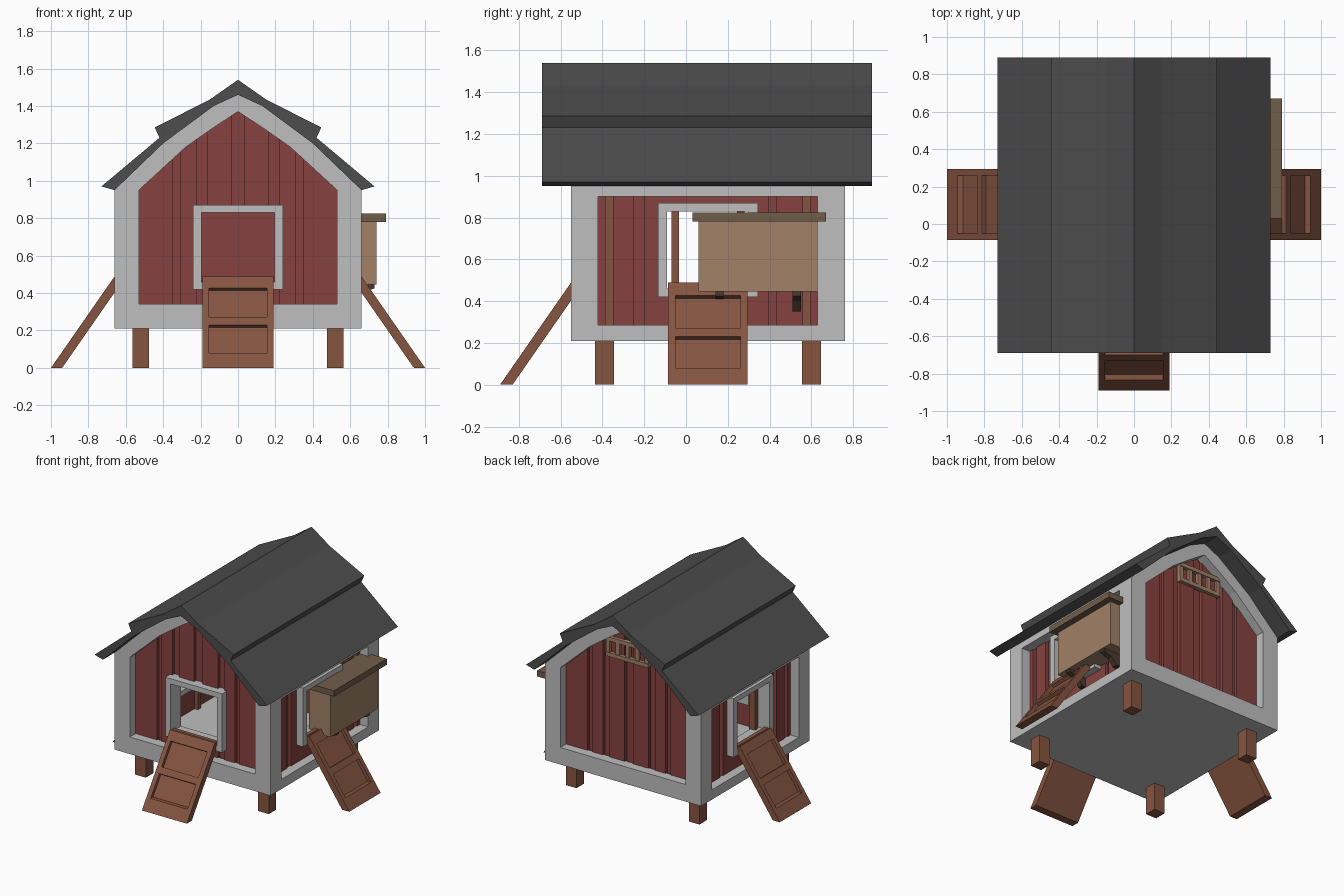
import bpy
import bmesh

if "Cube" in bpy.data.objects:
    bpy.data.objects.remove(bpy.data.objects["Cube"])


def material(name, r, g, b):
    m = bpy.data.materials.new(name)
    m.use_nodes = True
    m.diffuse_color = (r, g, b, 1)
    m.node_tree.nodes["Principled BSDF"].inputs["Base Color"].default_value = (r, g, b, 1)
    return m


RED = material("barn red", 0.24, 0.055, 0.05)
TRIM = material("trim grey", 0.52, 0.52, 0.52)
ROOF = material("roof charcoal", 0.075, 0.075, 0.075)
WOOD = material("ramp wood", 0.235, 0.09, 0.052)
TAN = material("box tan", 0.36, 0.22, 0.135)
LID = material("lid brown", 0.165, 0.11, 0.068)
DARK = material("bracket brown", 0.07, 0.042, 0.03)


# Each wall maps (sideways, depth inward, height) to the world
def front(u, d, z):
    return (u, d - 0.55, z)


def back(u, d, z):
    return (u, 0.76 - d, z)


def left(u, d, z):
    return (0.66 - d, u, z)


def right(u, d, z):
    return (d - 0.66, u, z)


def world(u, d, z):
    return (u, d, z)


def prism(bm, pts, d0, d1, place=world):
    """Extrude a (u, z) outline through the depth d0..d1."""
    a, b = [[bm.verts.new(place(u, d, z)) for u, z in pts] for d in (d0, d1)]
    n = len(pts)
    bm.faces.new(a)
    bm.faces.new(b[::-1])
    for i in range(n):
        j = (i + 1) % n
        bm.faces.new((a[j], a[i], b[i], b[j]))


def ring(bm, outer, inner, d0, d1, place):
    """Extrude a frame between two outlines with equal point counts."""
    loops = [[bm.verts.new(place(u, d, z)) for u, z in pts]
             for pts, d in ((outer, d0), (inner, d0), (inner, d1), (outer, d1))]
    n = len(outer)
    for k in range(4):
        a, b = loops[k], loops[(k + 1) % 4]
        for i in range(n):
            j = (i + 1) % n
            bm.faces.new((a[i], a[j], b[j], b[i]))


def rect(u0, u1, z0, z1):
    return [(u0, z0), (u1, z0), (u1, z1), (u0, z1)]


def finish(bm, name, mat):
    bmesh.ops.recalc_face_normals(bm, faces=bm.faces[:])
    me = bpy.data.meshes.new(name)
    bm.to_mesh(me)
    bm.free()
    me.materials.append(mat)
    ob = bpy.data.objects.new(name, me)
    bpy.context.scene.collection.objects.link(ob)
    return ob


def boxes(name, mat, *items):
    bm = bmesh.new()
    for x0, x1, y0, y1, z0, z1 in items:
        prism(bm, rect(x0, x1, z0, z1), y0, y1)
    return finish(bm, name, mat)


def mirrored(half):
    """Complete a right-half outline that starts low and ends at the ridge."""
    return half + [(-u, z) for u, z in half[-2::-1]]


# Roof: one gambrel section with a lapped upper layer
top = [(0.73, 0.97), (0.42, 1.23), (0.445, 1.285), (0.15, 1.435), (0, 1.54)]
under = [(0.66, 0.95), (0.40, 1.20), (0.13, 1.40), (0, 1.46)]
bm = bmesh.new()
prism(bm, mirrored(top) + mirrored(under)[::-1], -0.69, 0.89)
finish(bm, "roof", ROOF)

# Gable and side trim
gable_out = mirrored([(0.66, 0.21)] + under)
gable_in = mirrored([(0.53, 0.34), (0.53, 0.95), (0.28, 1.18), (0.13, 1.285), (0, 1.37)])
for name, place in (("front", front), ("back", back)):
    bm = bmesh.new()
    ring(bm, gable_out, gable_in, 0, 0.08, place)
    finish(bm, name + "_trim", TRIM)
for name, place in (("left", left), ("right", right)):
    bm = bmesh.new()
    ring(bm, rect(-0.47, 0.68, 0.21, 0.95), rect(-0.42, 0.63, 0.285, 0.90), 0, 0.08, place)
    finish(bm, name + "_trim", TRIM)
boxes("floor", TRIM, (-0.66, 0.66, -0.47, 0.68, 0.21, 0.25))


def gable_height(u):
    u = abs(u)
    return 1.39 - u * 0.68 if u < 0.28 else 1.2 - (u - 0.28) * 0.92


# Board walls: alternating planks and sunken grooves, open at the door and gaps
def board_wall(name, place, u0, u1, grooves, height, door=None, gaps=()):
    cuts = {u0, u1, 0, -0.28, 0.28}
    for g in list(grooves) + list(gaps):
        cuts.update(g)
    if door is not None:
        cuts.update((door - 0.21, door + 0.21))
    cuts = sorted(cuts)
    bm = bmesh.new()
    for a, b in zip(cuts, cuts[1:]):
        m = (a + b) / 2
        if any(g[0] < m < g[1] for g in gaps):
            continue
        d = 0.095 if any(g[0] < m < g[1] for g in grooves) else 0.07
        z0 = 0.25
        if door is not None and abs(m - door) < 0.21:
            prism(bm, rect(a, b, z0, 0.44), d, 0.12, place)
            z0 = 0.85
        prism(bm, [(a, z0), (b, z0), (b, height(b)), (a, height(a))], d, 0.12, place)
    finish(bm, name, RED)


half_grooves = [(0.165, 0.22), (0.31, 0.35)]
gable_grooves = [(-b, -a) for a, b in half_grooves] + [(-0.035, 0.035)] + half_grooves
board_wall("front_wall", front, -0.57, 0.57, gable_grooves, gable_height, door=0)
board_wall("back_wall", back, -0.57, 0.57, gable_grooves, gable_height)
MID = 0.105
side_grooves = [(-0.25, -0.20), (0.395, 0.43)]
side_gaps = [(-0.385, -0.35), (0.56, 0.595)]
for name, place in (("left_wall", left), ("right_wall", right)):
    board_wall(name, place, -0.46, 0.67, side_grooves, lambda u: 0.95, MID, side_gaps)

# Studs standing inside the side walls
bm = bmesh.new()
for place in (left, right):
    for y in (-0.367, -0.052, 0.262, 0.577):
        prism(bm, rect(y - 0.018, y + 0.018, 0.25, 0.95), 0.1, 0.15, place)
finish(bm, "wall_studs", WOOD)


# Door frames and panelled ramps
def sloped(place):
    """Ramp surface: s runs up the slope, t goes squarely into the plank."""
    return lambda u, t, s: place(u, -0.34 + 0.571 * s + 0.821 * t, 0.821 * s - 0.571 * t)


def sheared(place):
    """As above but with level ends, so the foot sits on the ground."""
    return lambda u, h, s: place(u, -0.34 + 0.571 * s + h, 0.821 * s)


for name, place, c in (("front", front, 0), ("left", left, MID), ("right", right, MID)):
    bm = bmesh.new()
    ring(bm, rect(c - 0.24, c + 0.24, 0.42, 0.87),
         rect(c - 0.195, c + 0.195, 0.46, 0.83), 0.015, 0.14, place)
    finish(bm, name + "_door_frame", TRIM)

    bm = bmesh.new()
    prism(bm, rect(c - 0.19, c + 0.19, 0, 0.585), 0.03, 0.06, sheared(place))
    prism(bm, rect(c - 0.19, c + 0.19, 0, 0.097), 0, 0.03, sheared(place))
    for s0, s1 in ((0.28, 0.33), (0.52, 0.595)):
        prism(bm, rect(c - 0.155, c + 0.155, s0, s1), 0, 0.025, sloped(place))
    for side in (-1, 1):
        u0, u1 = sorted((c + side * 0.155, c + side * 0.19))
        prism(bm, rect(u0, u1, 0.09, 0.595), 0, 0.025, sloped(place))
    finish(bm, name + "_ramp", WOOD)

# Legs
boxes("legs", WOOD, *[(x - 0.045, x + 0.045, y - 0.045, y + 0.045, 0, 0.21)
                      for x in (-0.52, 0.52) for y in (-0.39, 0.60)])

# Nest box with lid and curved brackets
boxes("nest_box", TAN, (0.56, 0.74, 0.06, 0.63, 0.445, 0.78))
boxes("nest_box_lid", LID, (0.56, 0.79, 0.03, 0.67, 0.78, 0.825))
bm = bmesh.new()
for y in (0.16, 0.53):
    prism(bm, [(0.58, 0.35), (0.62, 0.35), (0.66, 0.40), (0.73, 0.425),
               (0.73, 0.45), (0.58, 0.45)], y - 0.02, y + 0.02)
finish(bm, "nest_box_brackets", DARK)

# Slatted vent in the back gable
bm = bmesh.new()
for z0, z1 in ((1.12, 1.15), (1.24, 1.27)):
    prism(bm, rect(-0.18, 0.18, z0, z1), 0.045, 0.08, back)
for i in range(5):
    x = -0.164 + i * 0.082
    prism(bm, rect(x - 0.016, x + 0.016, 1.15, 1.24), 0.05, 0.08, back)
finish(bm, "back_vent", TAN)
